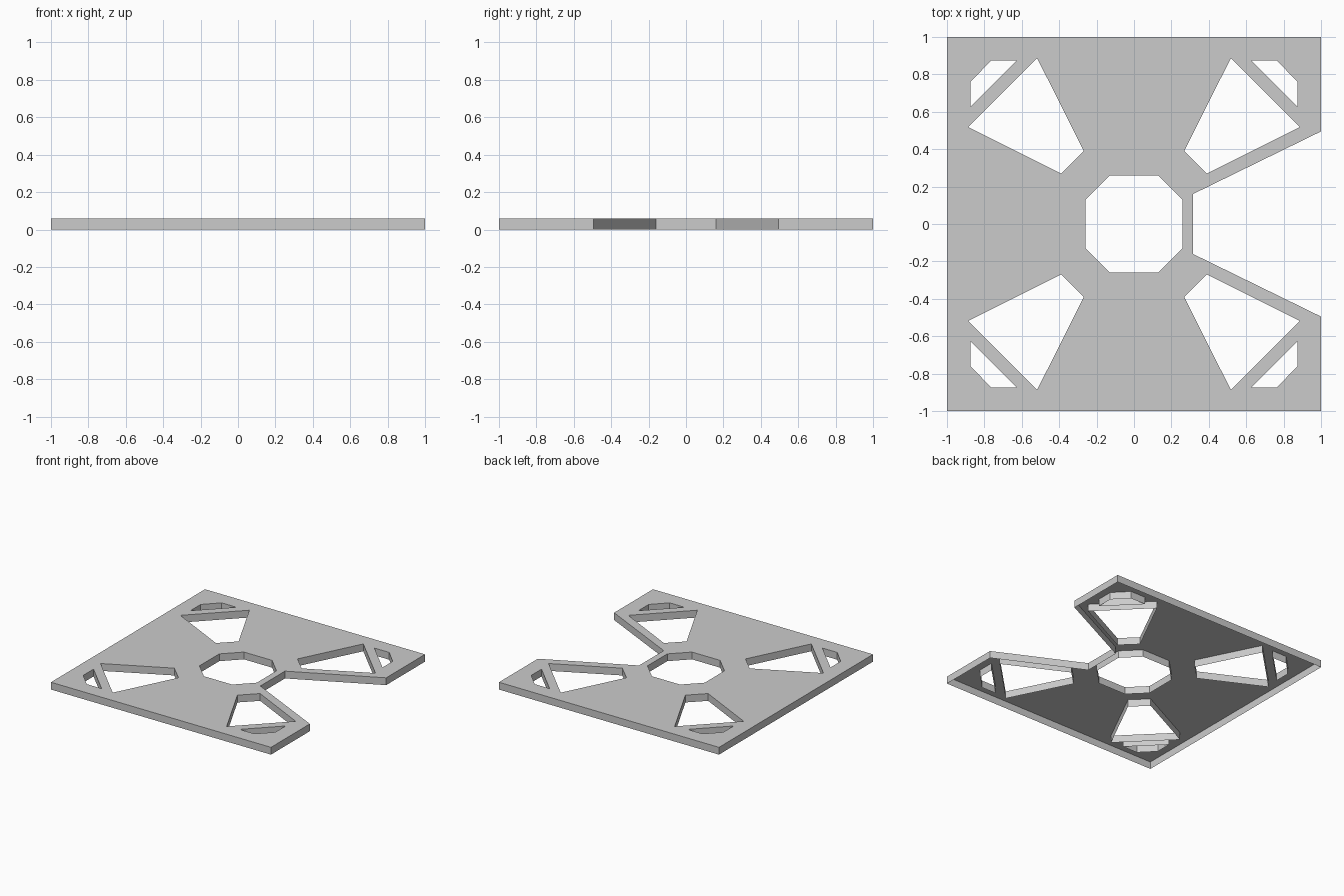
import bpy, bmesh

if "Cube" in bpy.data.objects:
    bpy.data.objects.remove(bpy.data.objects["Cube"])

TOP = 0.06

# Outlines in plan: plate edge with the notch on the right side
outer = [(-1, -1), (1, -1), (1, -0.495), (0.315, -0.16),
         (0.315, 0.16), (1, 0.495), (1, 1), (-1, 1)]

# Central octagonal opening
a, b = 0.26, 0.128
holes = [[(a, -b), (a, b), (b, a), (-b, a), (-a, b), (-a, -b), (-b, -a), (b, -a)]]

# Wedge opening and small corner opening, mirrored to the four corners
wedge = [(0.268, 0.39), (0.39, 0.27), (0.887, 0.518), (0.518, 0.887)]
corner = [(0.627, 0.875), (0.873, 0.629), (0.873, 0.762), (0.762, 0.875)]
for sx in (1, -1):
    for sy in (1, -1):
        for shape in (wedge, corner):
            pts = [(x * sx, y * sy) for x, y in shape]
            holes.append(pts if sx * sy > 0 else pts[::-1])

bm = bmesh.new()


def add_loop(pts):
    """Add a closed outline at the top level."""
    vs = [bm.verts.new((x, y, TOP)) for x, y in pts]
    es = [bm.edges.new((vs[i - 1], vs[i])) for i in range(len(vs))]
    return vs, es


# Top sheet filled between the outline and the openings
loops = [add_loop(outer)] + [add_loop(h) for h in holes]
edges = [e for _, es in loops for e in es]
bmesh.ops.triangle_fill(bm, edges=edges, use_beauty=True, normal=(0, 0, 1))
for f in bm.faces:
    f.normal_update()
    if f.normal.z < 0:
        f.normal_flip()

# Side walls hang down from every outline; the underside stays open
for k, (vs, _) in enumerate(loops):
    low = [bm.verts.new((v.co.x, v.co.y, 0)) for v in vs]
    for i in range(len(vs)):
        quad = (low[i - 1], low[i], vs[i], vs[i - 1])
        bm.faces.new(quad if k == 0 else quad[::-1])

# Merge the flat triangles of the top sheet
bmesh.ops.recalc_face_normals(bm, faces=bm.faces)
if max(bm.faces, key=lambda f: abs(f.normal.z)).normal.z < 0:
    bmesh.ops.reverse_faces(bm, faces=bm.faces)

mesh = bpy.data.meshes.new("floor_plate")
bm.to_mesh(mesh)
bm.free()
plate = bpy.data.objects.new("floor_plate", mesh)
bpy.context.collection.objects.link(plate)
